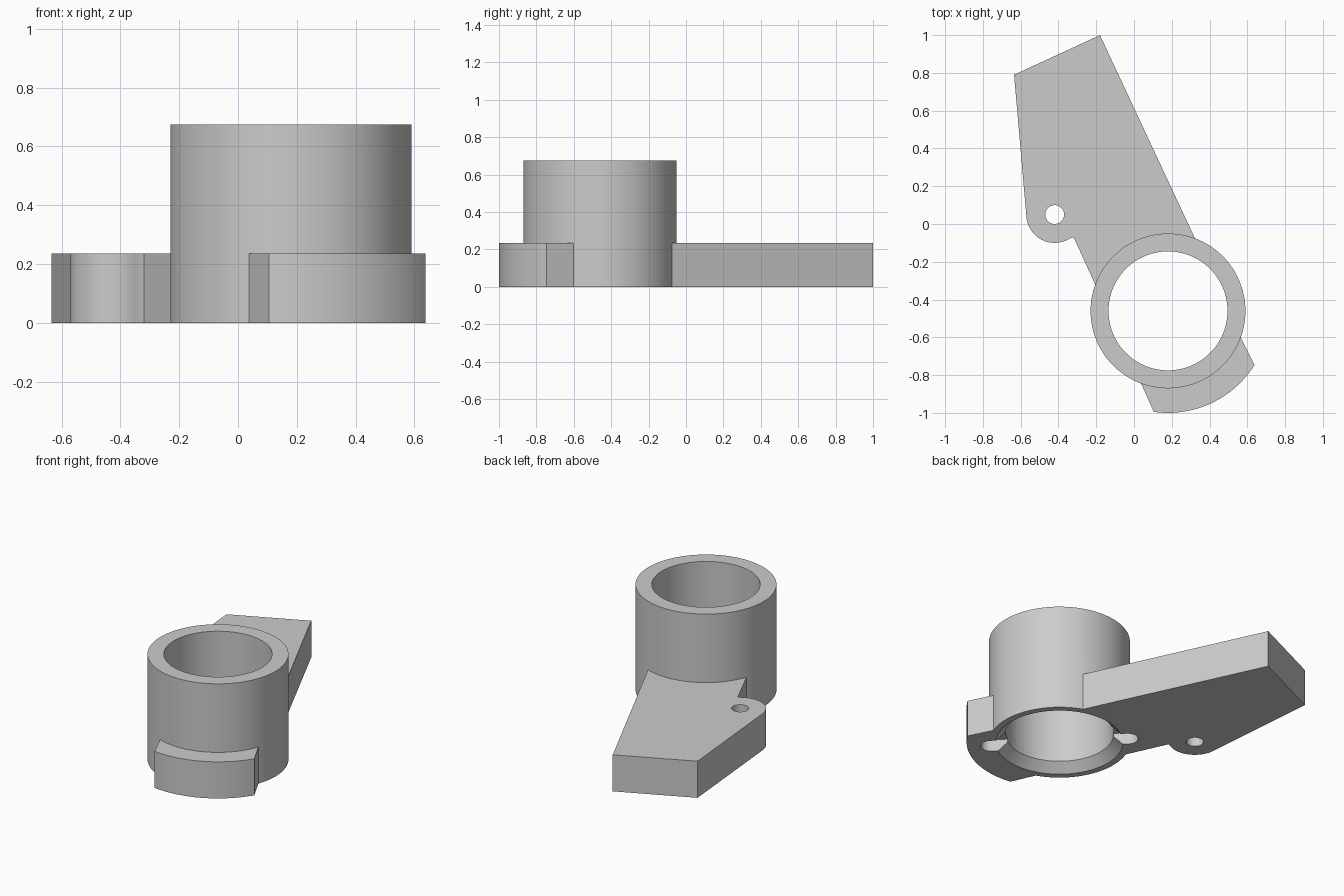
import bpy
import bmesh
from math import sin, cos, radians, pi
from mathutils import Matrix, Vector

if "Cube" in bpy.data.objects:
    bpy.data.objects.remove(bpy.data.objects["Cube"])

CENTRE = Vector((0.18, -0.46))   # axis of the sleeve
PIVOT = Vector((-0.42, 0.05))    # axis of the small hole
SLEEVE_R, BORE_R, LUG_R = 0.41, 0.315, 0.54
SLEEVE_H, PLATE_H, CHAMFER = 0.675, 0.235, 0.055

grey = bpy.data.materials.new("plain grey")
grey.use_nodes = True
grey.diffuse_color = (0.6, 0.6, 0.6, 1)
grey.node_tree.nodes["Principled BSDF"].inputs["Base Color"].default_value = grey.diffuse_color


def finish(bm, name):
    bmesh.ops.recalc_face_normals(bm, faces=bm.faces)
    mesh = bpy.data.meshes.new(name)
    bm.to_mesh(mesh)
    bm.free()
    mesh.materials.append(grey)
    obj = bpy.data.objects.new(name, mesh)
    bpy.context.collection.objects.link(obj)
    return obj


def prism(name, outline, z0, z1):
    bm = bmesh.new()
    face = bm.faces.new([bm.verts.new((p[0], p[1], z0)) for p in outline])
    grown = bmesh.ops.extrude_face_region(bm, geom=[face])["geom"]
    verts = [v for v in grown if isinstance(v, bmesh.types.BMVert)]
    bmesh.ops.translate(bm, verts=verts, vec=(0, 0, z1 - z0))
    return finish(bm, name)


def cone(name, centre, r0, r1, z0, z1, sides=96):
    bm = bmesh.new()
    bmesh.ops.create_cone(bm, cap_ends=True, segments=sides, radius1=r0, radius2=r1, depth=z1 - z0,
                          matrix=Matrix.Translation((centre.x, centre.y, (z0 + z1) / 2)))
    return finish(bm, name)


def arc(centre, radius, start, end, steps):
    angles = [radians(start + (end - start) * i / steps) for i in range(steps + 1)]
    return [(centre.x + radius * cos(a), centre.y + radius * sin(a)) for a in angles]


def combine(target, other, operation):
    mod = target.modifiers.new(operation.lower(), "BOOLEAN")
    mod.operation, mod.solver, mod.object = operation, "EXACT", other
    other.hide_render = True
    bpy.context.view_layer.objects.active = target
    with bpy.context.temp_override(object=target, active_object=target):
        bpy.ops.object.modifier_apply(modifier=mod.name)
    bpy.data.objects.remove(other)


# Sleeve
body = cone("sleeve_bracket", CENTRE, SLEEVE_R, SLEEVE_R, 0, SLEEVE_H)

# Arm with a rounded ear, running into the sleeve
arm = [(0.32, -0.07), (-0.18, 1.0), (-0.635, 0.79)]
arm += arc(PIVOT, 0.15, 186, 302, 24)
arm += [(-0.32, -0.07), (-0.21, -0.31), (-0.14, -0.46), (0.18, -0.46), (0.38, -0.2)]
combine(body, prism("arm", arm, 0, PLATE_H), "UNION")

# Curved lug opposite the arm
lug = [(0.44, -0.33), (0.565, -0.6)] + arc(CENTRE, LUG_R, -32, -98, 24) + [(0.04, -0.85), (-0.02, -0.72)]
combine(body, prism("lug", lug, 0, PLATE_H), "UNION")

# Bore with a chamfered lower mouth, and the ear hole
combine(body, cone("bore", CENTRE, BORE_R, BORE_R, -0.1, 1), "DIFFERENCE")
combine(body, cone("mouth", CENTRE, BORE_R + CHAMFER + 0.02, BORE_R, -0.02, CHAMFER), "DIFFERENCE")
combine(body, cone("ear_hole", PIVOT, 0.05, 0.05, -0.1, 0.5, 32), "DIFFERENCE")

# Round-ended slot across the underside
turn = Matrix.Rotation(radians(134), 2)
origin = Vector((0, 0))
half = arc(Vector((0.4, 0)), 0.06, -90, 90, 12)
slot = half + [(-x, -y) for x, y in half]
slot = [CENTRE + turn @ Vector(p) for p in slot]
combine(body, prism("slot", slot, -0.05, 0.075), "DIFFERENCE")

# Smooth the round walls, keep the edges sharp
bpy.ops.object.select_all(action="DESELECT")
body.select_set(True)
bpy.context.view_layer.objects.active = body
bpy.ops.object.shade_smooth_by_angle(angle=radians(25))
